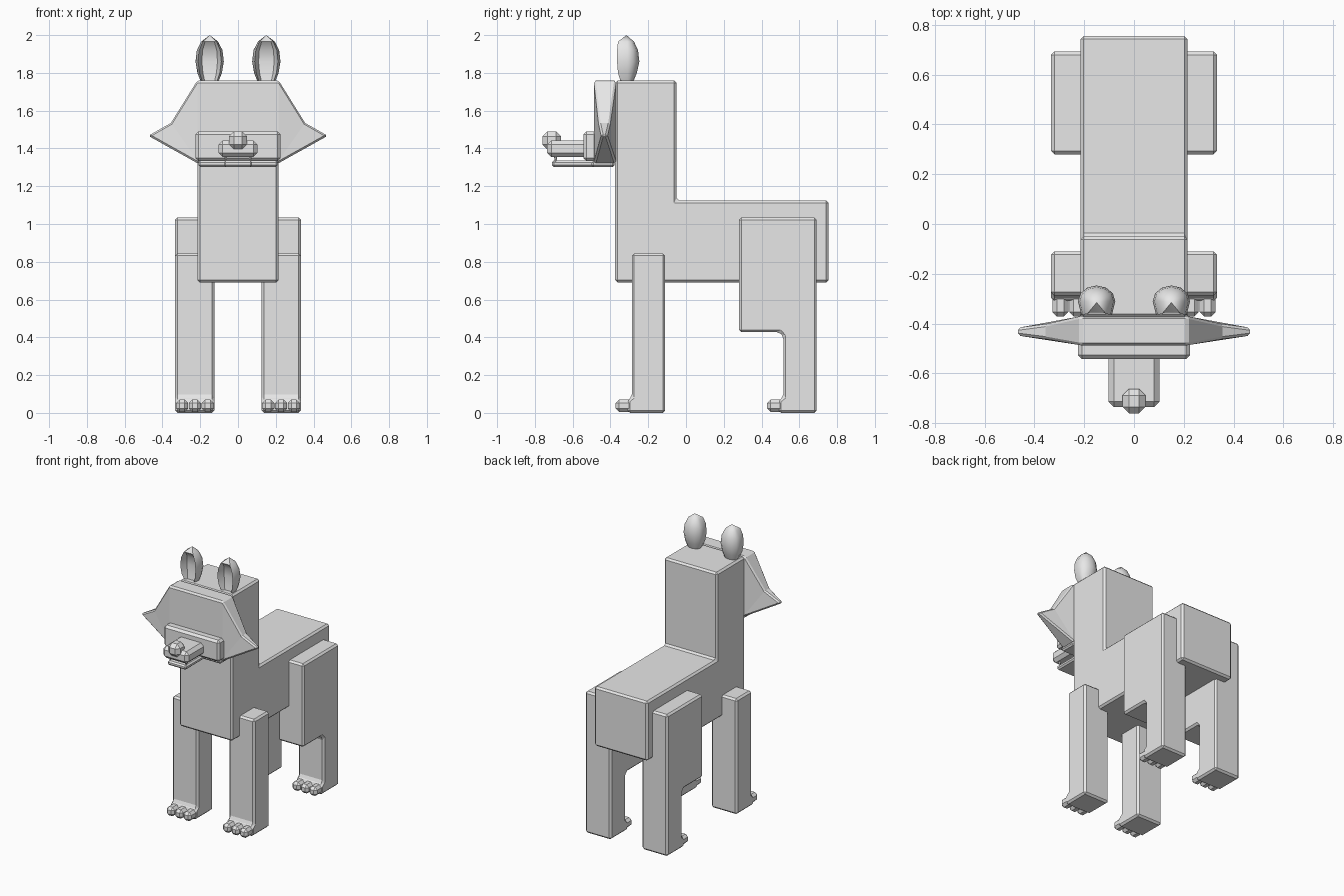
import bpy, bmesh, math

if "Cube" in bpy.data.objects:
    bpy.data.objects.remove(bpy.data.objects["Cube"])

grey = bpy.data.materials.new("plain_grey")
grey.use_nodes = True
grey.diffuse_color = (0.8, 0.8, 0.8, 1)
grey.node_tree.nodes["Principled BSDF"].inputs["Base Color"].default_value = (0.8, 0.8, 0.8, 1)


def finish(name, bm, bevel=0.013):
    """Turn a bmesh into a chamfered object."""
    bmesh.ops.recalc_face_normals(bm, faces=bm.faces)
    mesh = bpy.data.meshes.new(name)
    bm.to_mesh(mesh)
    bm.free()
    mesh.materials.append(grey)
    ob = bpy.data.objects.new(name, mesh)
    bpy.context.collection.objects.link(ob)
    if bevel:
        mod = ob.modifiers.new("chamfer", 'BEVEL')
        mod.width = bevel
        mod.segments = 1
        mod.limit_method = 'ANGLE'
    return ob


def extrude_side(name, profile, x0, x1, bevel=0.013):
    """Extrude a (y, z) side outline from x0 to x1."""
    bm = bmesh.new()
    face = bm.faces.new([bm.verts.new((x0, y, z)) for y, z in profile])
    new = bmesh.ops.extrude_face_region(bm, geom=[face])["geom"]
    for v in new:
        if isinstance(v, bmesh.types.BMVert):
            v.co.x = x1
    return finish(name, bm, bevel)


def box(name, x, y, z, bevel=0.013):
    """Box from (min, max) ranges."""
    return extrude_side(name, [(y[0], z[0]), (y[1], z[0]), (y[1], z[1]), (y[0], z[1])],
                        x[0], x[1], bevel)


# Body and neck
extrude_side("body_and_neck", [(-0.375, 0.69), (0.755, 0.69), (0.755, 1.125), (-0.05, 1.125),
                               (-0.05, 1.76), (-0.375, 1.76)], -0.215, 0.215)


# Legs with small ledges for the toes
def toes(prefix, side, front):
    for i in range(3):
        c = side * (0.16 + i * 0.068)
        box(f"{prefix}_toe_{i + 1}", (c - 0.032, c + 0.032), (front, front + 0.09), (0.005, 0.07), 0.018)


for side, word in ((1, "left"), (-1, "right")):
    inner, outer = side * 0.125, side * 0.333
    extrude_side(f"{word}_front_leg", [(-0.31, 0), (-0.11, 0), (-0.11, 0.845), (-0.287, 0.845),
                                       (-0.287, 0.085), (-0.31, 0.065)], inner, outer)
    toes(f"{word}_front", side, -0.372)
    extrude_side(f"{word}_hind_leg", [(0.49, 0), (0.692, 0), (0.692, 1.035), (0.28, 1.035),
                                      (0.28, 0.427), (0.495, 0.427), (0.515, 0.405),
                                      (0.515, 0.085), (0.49, 0.065)], inner, outer)
    toes(f"{word}_hind", side, 0.43)


# Face mask: thick in the middle, tapering to pointed cheeks
def face_mask():
    bm = bmesh.new()
    half = [(0.215, 1.76, -0.487, -0.37), (0.355, 1.535, -0.462, -0.402),
            (0.475, 1.467, -0.447, -0.418), (0.215, 1.322, -0.487, -0.37)]
    rings = {}
    for s in (1, -1):
        for layer in (2, 3):
            v = [bm.verts.new((s * p[0], p[layer], p[1])) for p in half]
            bm.faces.new((v[0], v[1], v[3]))
            bm.faces.new((v[1], v[2], v[3]))
            rings[s, layer] = v
        for i in range(3):
            f, b = rings[s, 2], rings[s, 3]
            bm.faces.new((f[i], f[i + 1], b[i + 1], b[i]))
    for layer in (2, 3):
        p, n = rings[1, layer], rings[-1, layer]
        bm.faces.new((p[0], p[3], n[3], n[0]))
    for i in (0, 3):
        bm.faces.new((rings[1, 2][i], rings[1, 3][i], rings[-1, 3][i], rings[-1, 2][i]))
    return finish("face_mask", bm, 0.01)


face_mask()

# Muzzle, jaw and nose
box("muzzle_plate", (-0.225, 0.225), (-0.543, -0.47), (1.333, 1.49), 0.016)
box("muzzle", (-0.103, 0.103), (-0.735, -0.5), (1.355, 1.443), 0.022)
box("lower_jaw", (-0.075, 0.075), (-0.71, -0.45), (1.302, 1.335), 0.01)
box("jaw_base", (-0.21, 0.21), (-0.5, -0.378), (1.302, 1.335), 0.01)
box("nose", (-0.047, 0.047), (-0.76, -0.662), (1.395, 1.49), 0.026)

# Small fangs
for side, word in ((1, "left"), (-1, "right")):
    bm = bmesh.new()
    bmesh.ops.create_cone(bm, cap_ends=True, segments=6, radius1=0.002, radius2=0.01, depth=0.04)
    bmesh.ops.translate(bm, verts=bm.verts, vec=(side * 0.065, -0.69, 1.342))
    finish(f"{word}_fang", bm, 0)


# Ears: rounded back, hollow front, pointed tip
def ear(name, cx):
    bm = bmesh.new()
    # height, half width, back depth, front depth, hollow depth
    levels = [(1.75, 0.045, 0.03, 0.035, 0.02), (1.80, 0.065, 0.05, 0.05, 0.01),
              (1.86, 0.075, 0.063, 0.055, 0.005), (1.92, 0.068, 0.056, 0.055, 0.01),
              (1.965, 0.045, 0.035, 0.05, 0.045)]
    rings = []
    for z, w, back, front, hollow in levels:
        pts = [(w * math.cos(a), back * math.sin(a))
               for a in (math.pi * i / 6 for i in range(7))]
        pts += [(-w * 0.82, -front), (-w * 0.55, -hollow), (w * 0.55, -hollow), (w * 0.82, -front)]
        rings.append([bm.verts.new((cx + x, -0.31 + y, z)) for x, y in pts])
    n = len(rings[0])
    for low, high in zip(rings, rings[1:]):
        for i in range(n):
            j = (i + 1) % n
            bm.faces.new((low[i], low[j], high[j], high[i]))
    bm.faces.new(rings[0])
    tip = bm.verts.new((cx, -0.315, 2.0))
    for i in range(n):
        bm.faces.new((rings[-1][i], rings[-1][(i + 1) % n], tip))
    ob = finish(name, bm, 0)
    bpy.ops.object.select_all(action='DESELECT')
    ob.select_set(True)
    bpy.context.view_layer.objects.active = ob
    bpy.ops.object.shade_smooth_by_angle(angle=math.radians(40))


ear("left_ear", 0.15)
ear("right_ear", -0.15)
